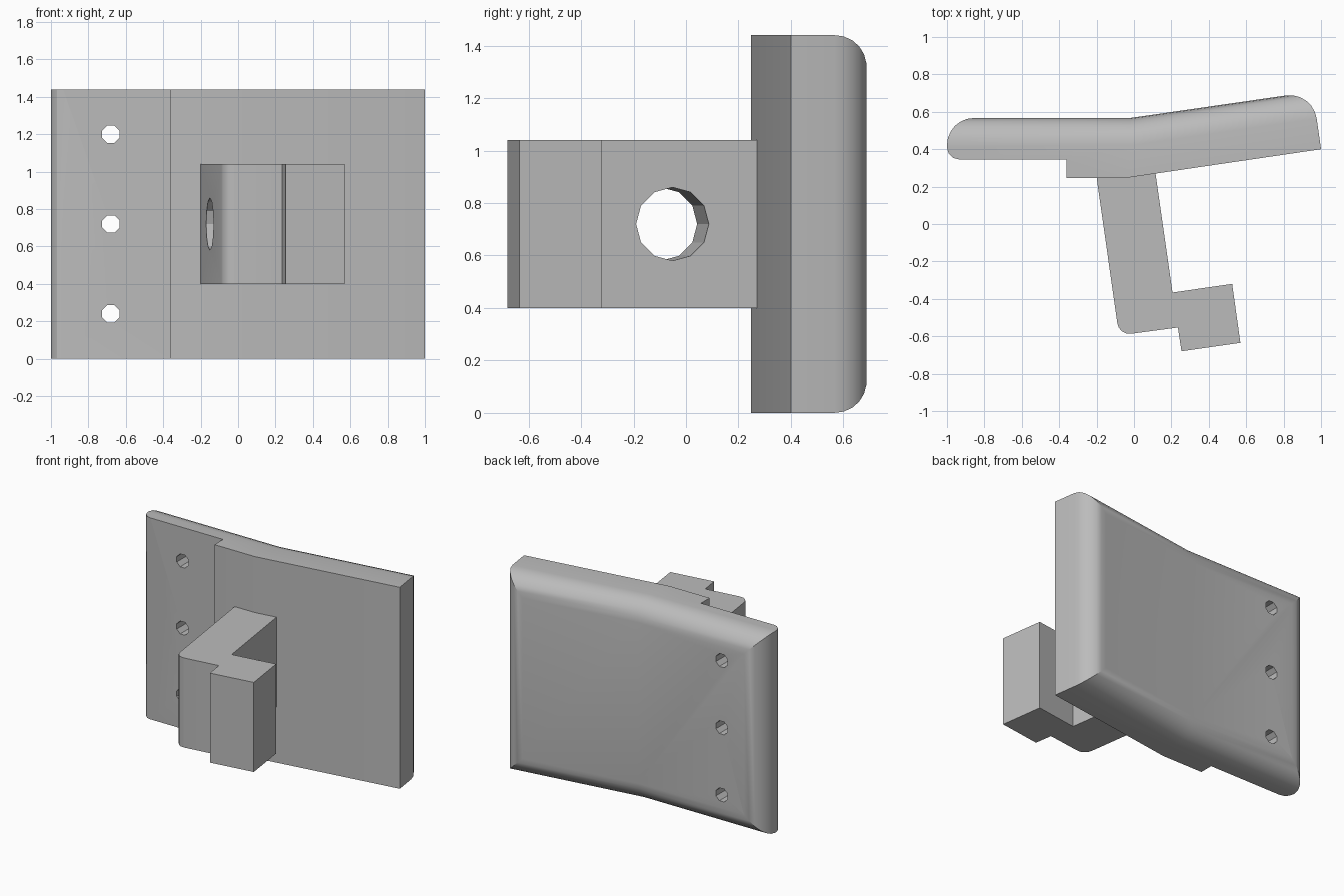
import bpy, bmesh, math
from mathutils import Vector

if "Cube" in bpy.data.objects:
    bpy.data.objects.remove(bpy.data.objects["Cube"], do_unlink=True)

# One plain grey for everything
grey = bpy.data.materials.new("plain_grey")
grey.use_nodes = True
grey.diffuse_color = (0.5, 0.5, 0.5, 1)
grey.node_tree.nodes["Principled BSDF"].inputs["Base Color"].default_value = (0.5, 0.5, 0.5, 1)


def near(vert, point):
    return (vert.co.xy - Vector(point)).length < 1e-4


def extrude_outline(name, outline, z0, z1, bevels):
    """Extrude a plan outline; each bevel is (points, radius, segments).
    Edges whose two ends both lie on listed points are rounded; with the
    list's inner points, only the rim is rounded, not the inner creases."""
    bm = bmesh.new()
    base = bm.faces.new([bm.verts.new((x, y, z0)) for x, y in outline])
    top = bmesh.ops.extrude_face_region(bm, geom=[base])["geom"]
    bmesh.ops.translate(bm, vec=(0, 0, z1 - z0),
                        verts=[g for g in top if isinstance(g, bmesh.types.BMVert)])
    bmesh.ops.recalc_face_normals(bm, faces=bm.faces)
    for points, radius, segments in bevels:
        inner = points[1:-1]
        chosen = []
        for e in bm.edges:
            a, b = e.verts
            on_path = all(any(near(v, p) for p in points) for v in (a, b))
            crease = any(near(a, p) and near(b, p) for p in inner)
            if on_path and not crease:
                chosen.append(e)
        bmesh.ops.bevel(bm, geom=chosen, offset=radius, segments=segments,
                        profile=0.5, affect='EDGES', clamp_overlap=False)
    mesh = bpy.data.meshes.new(name)
    bm.to_mesh(mesh)
    bm.free()
    mesh.materials.append(grey)
    ob = bpy.data.objects.new(name, mesh)
    bpy.context.collection.objects.link(ob)
    bpy.ops.object.select_all(action='DESELECT')
    ob.select_set(True)
    bpy.context.view_layer.objects.active = ob
    bpy.ops.object.shade_smooth_by_angle(angle=math.radians(30))
    return ob


def drill(ob, centre, axis, radius, sides, turn=0.0):
    """Cut a straight faceted hole through the object."""
    bpy.ops.mesh.primitive_cylinder_add(vertices=sides, radius=radius, depth=0.8)
    cutter = bpy.context.object
    cutter.data.materials.append(grey)
    cutter.hide_render = True
    spin = Vector(axis).to_track_quat('Z', 'Y').to_matrix().to_4x4()
    for v in cutter.data.vertices:
        x, y, z = v.co
        v.co = (x * math.cos(turn) - y * math.sin(turn),
                x * math.sin(turn) + y * math.cos(turn), z)
    cutter.data.transform(spin)
    cutter.location = centre
    bpy.context.view_layer.update()
    mod = ob.modifiers.new("hole", 'BOOLEAN')
    mod.operation = 'DIFFERENCE'
    mod.solver = 'EXACT'
    mod.object = cutter
    bpy.context.view_layer.objects.active = ob
    bpy.ops.object.modifier_apply(modifier=mod.name)
    bpy.data.objects.remove(cutter, do_unlink=True)


# Bent back plate with a thinner flange and a rounded rear rim
rear = [(0.956, 0.708), (-0.02, 0.567), (-1, 0.567)]
flange_corner = (-1, 0.345)
plate = extrude_outline(
    "back_plate",
    [flange_corner, (-0.36, 0.345), (-0.36, 0.247), (-0.04, 0.247), (1, 0.4)] + rear,
    0, 1.44,
    [([flange_corner], 0.065, 3), (rear, 0.145, 6)])

# Row of screw holes in the flange
for z in (0.24, 0.72, 1.2):
    drill(plate, (-0.68, 0.45, z), (0, 1, 0), 0.05, 8, math.pi / 8)

# Slanted arm ending in a stepped hook
arm_corner = (-0.08, -0.595)
arm = extrude_outline(
    "hook_arm",
    [(-0.207, 0.3), arm_corner, (0.235, -0.553), (0.254, -0.68),
     (0.569, -0.635), (0.525, -0.32), (0.206, -0.366), (0.111, 0.3)],
    0.4, 1.04,
    [([arm_corner], 0.065, 4)])

# Large hole across the arm
drill(arm, (0.003, -0.074, 0.72), (0.99, 0.141, 0), 0.14, 12)
